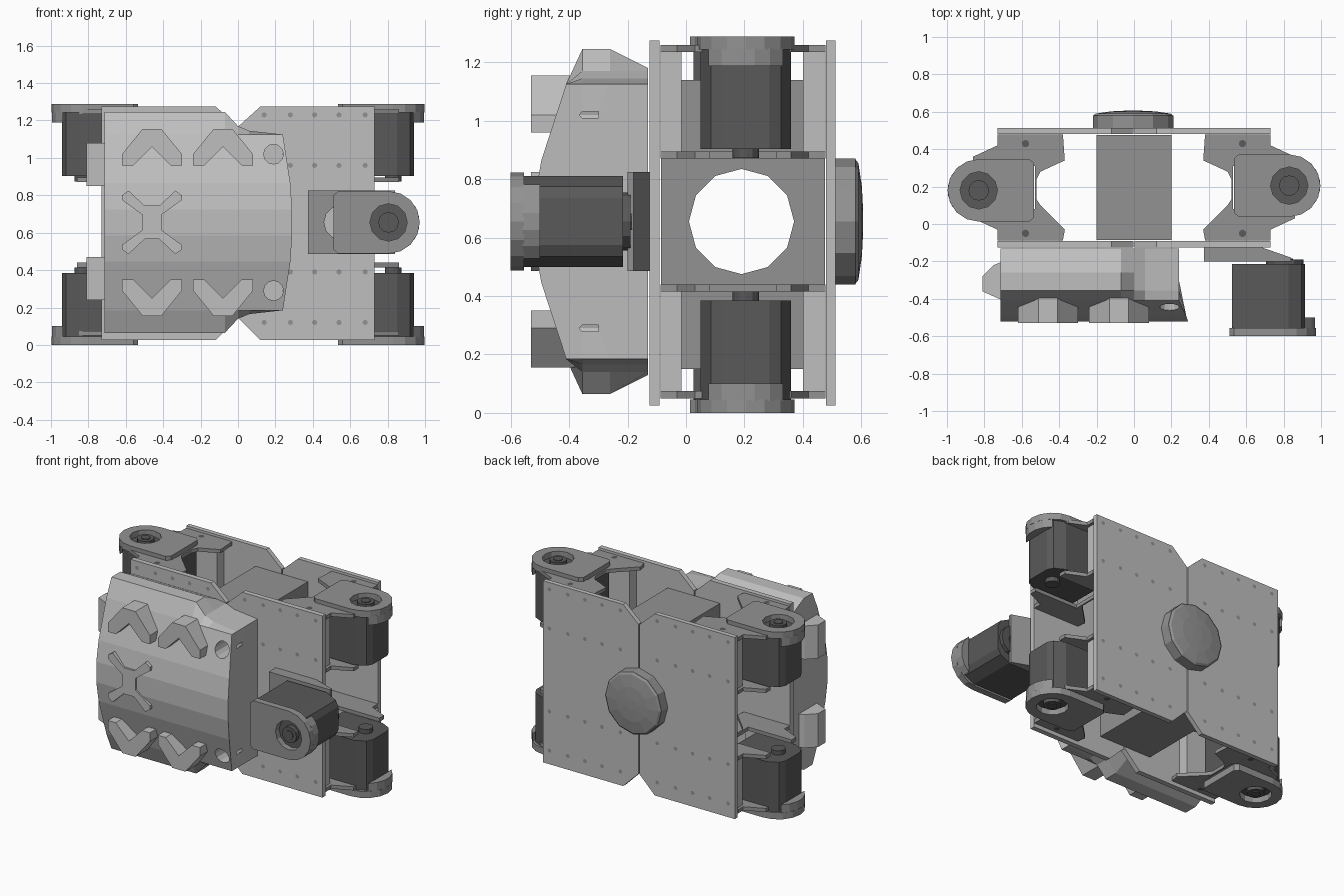
import bpy, bmesh, math
from mathutils import Matrix

if "Cube" in bpy.data.objects:
    bpy.data.objects.remove(bpy.data.objects["Cube"])


def material(name, v):
    m = bpy.data.materials.new(name)
    m.use_nodes = True
    m.diffuse_color = (v, v, v, 1)
    m.node_tree.nodes["Principled BSDF"].inputs["Base Color"].default_value = (v, v, v, 1)
    return m


LIGHT = material("light grey", 0.52)
MID = material("mid grey", 0.29)
DARK = material("dark grey", 0.10)


def finish(name, bm, mat, matrix=None):
    if matrix:
        bm.transform(matrix)
    bmesh.ops.recalc_face_normals(bm, faces=bm.faces)
    me = bpy.data.meshes.new(name)
    bm.to_mesh(me)
    bm.free()
    me.materials.append(mat)
    ob = bpy.data.objects.new(name, me)
    bpy.context.collection.objects.link(ob)
    return ob


def place(axis, u, v, w):
    return {"x": (w, u, v), "y": (u, w, v), "z": (u, v, w)}[axis]


def loft(name, rings, mat, matrix=None):
    """Skin a list of equal-length rings and cap both ends."""
    bm = bmesh.new()
    vs = [[bm.verts.new(p) for p in r] for r in rings]
    n = len(rings[0])
    for a, b in zip(vs, vs[1:]):
        for i in range(n):
            j = (i + 1) % n
            bm.faces.new((a[i], a[j], b[j], b[i]))
    bm.faces.new(vs[0])
    bm.faces.new(vs[-1])
    return finish(name, bm, mat, matrix)


def prism(name, pts, axis, lo, hi, mat, matrix=None):
    return loft(name, [[place(axis, u, v, w) for u, v in pts] for w in (lo, hi)], mat, matrix)


def arc(cx, cy, r, a0, a1, n):
    return [(cx + r * math.cos(math.radians(a0 + (a1 - a0) * i / n)),
             cy + r * math.sin(math.radians(a0 + (a1 - a0) * i / n))) for i in range(n + 1)]


def circle(cx, cy, r, n=12):
    return arc(cx, cy, r, 0, 360, n)[:-1]


def rect(u0, u1, v0, v1):
    return [(u0, v0), (u1, v0), (u1, v1), (u0, v1)]


def cut(ob, cutter):
    cutter.hide_render = True
    mod = ob.modifiers.new("cut", "BOOLEAN")
    mod.operation, mod.object, mod.solver = "DIFFERENCE", cutter, "EXACT"
    dg = bpy.context.evaluated_depsgraph_get()
    me = bpy.data.meshes.new_from_object(ob.evaluated_get(dg))
    ob.modifiers.clear()
    ob.data = me
    bpy.data.objects.remove(cutter)


CZ = 0.655  # height of the body centre

# Four chassis plates with chamfered inner corners and rows of screw holes
half = [(0.004, 0.14), (0.12, 0.025), (0.73, 0.025), (0.73, 1.275), (0.12, 1.275), (0.004, 1.17)]
for side, s in (("left", 1), ("right", -1)):
    outline = [(s * x, z) for x, z in half]
    for end, y0, y1, yo in (("front", -0.125, -0.09, -0.125), ("back", 0.48, 0.512, 0.512)):
        prism(f"{end}_plate_{side}", outline, "y", y0, y1, LIGHT)
        bm = bmesh.new()
        for x in (0.14, 0.28, 0.41, 0.54, 0.68):
            for z in (0.12, 0.39, 0.96, 1.23):
                bmesh.ops.create_circle(
                    bm, cap_ends=True, segments=8, radius=0.014,
                    matrix=Matrix.Translation((s * x, yo + math.copysign(0.002, yo), z))
                    @ Matrix.Rotation(math.copysign(math.pi / 2, -yo), 4, "X"))
        finish(f"{end}_screw_holes_{side}", bm, MID)

# Centre block with a round opening through it
core = prism("centre_block", rect(-0.085, 0.475, 0.15, 1.14), "x", -0.2, 0.2, MID)
cut(core, prism("block_cutter", circle(0.19, CZ, 0.18), "x", -0.4, 0.4, MID))

# Round cap on the back
prism("back_disc", circle(-0.005, CZ, 0.215), "y", 0.51, 0.58, MID)
loft("back_disc_dome", [[(x, y, z) for x, z in circle(-0.005, CZ, r)]
                        for y, r in ((0.58, 0.213), (0.59, 0.2), (0.602, 0.12), (0.606, 0.04))], MID)

# Faceted front cover, narrower toward its left end
upper = [(-0.13, 0.525), (-0.26, 0.59), (-0.355, 0.59), (-0.41, 0.47), (-0.495, 0.21), (-0.52, 0.07)]
profile = upper + [(y, -z) for y, z in reversed(upper)]


def section(x, limit, bow=0):
    ring = []
    for y, z in profile:
        z = max(-limit, min(limit, z))
        ring.append((x - bow * (z / limit) ** 2, y, CZ + z))
    return ring


cover = loft("front_cover", [section(-0.715, 0.59), section(-0.07, 0.59), section(0.0, 0.515),
                             section(0.06, 0.49), section(0.29, 0.47, 0.05)], LIGHT)
for z in (-0.365, 0.365):
    cut(cover, prism("cover_cutter", circle(0.19, CZ + z, 0.053), "y", -0.7, -0.3, LIGHT))

# Raised chevrons and cross mark on the cover
chevron = [(-0.16, 0), (-0.1, 0), (0, 0.1), (0.1, 0), (0.16, 0),
           (0.16, 0.06), (0.05, 0.195), (-0.05, 0.195), (-0.16, 0.06)]
for name, s in (("upper", 1), ("lower", -1)):
    for i, cx in enumerate((-0.46, -0.08)):
        prism(f"{name}_chevron_{i + 1}", [(cx + u, CZ + s * (0.305 + v)) for u, v in chevron],
              "y", -0.53, -0.38, LIGHT)
quarter = [(0.05, 0.04), (0.16, 0.12), (0.16, 0.145), (0.125, 0.17), (0.04, 0.09)]
cross = []
for sx, sz, flip in ((1, 1, 1), (-1, 1, -1), (-1, -1, 1), (1, -1, -1)):
    cross += [(-0.46 + sx * u, CZ + sz * v) for u, v in quarter[::flip]]
prism("cross_mark", cross, "y", -0.53, -0.48, LIGHT)

# Lugs on the right side of the cover
lug = [(-0.7, -0.2), (-0.75, -0.22), (-0.81, -0.28), (-0.81, -0.36), (-0.7, -0.41)]
for name, z in (("lower", 0.24), ("upper", 0.85)):
    prism(f"{name}_cover_lug", lug, "z", z, z + 0.23, LIGHT)


def motor(name, m):
    """Motor with its cap facing local +z and its round end toward local +x."""
    body = [(-0.28, -0.155), (0.02, -0.155), (0.09, -0.12), (0.11, -0.08),
            (0.11, 0.08), (0.09, 0.12), (0.02, 0.155), (-0.28, 0.155)]
    prism(name + "_body", body, "z", -0.385, -0.04, DARK, m)
    cap_outline = arc(0, 0, 0.167, -90, 90, 8) + [(-0.27, 0.167), (-0.295, 0.145),
                                                  (-0.295, -0.145), (-0.27, -0.167)]
    cap = prism(name + "_cap", cap_outline, "z", -0.045, 0, MID, m)
    cut(cap, prism("cap_cutter", circle(0, 0, 0.1), "z", -0.2, 0.1, MID, m))
    prism(name + "_cap_lip", arc(0, 0, 0.166, -50, 50, 5), "z", -0.1, -0.04, MID, m)
    prism(name + "_hub", circle(0, 0, 0.055), "z", -0.06, -0.008, DARK, m)
    prism(name + "_hub_pin", circle(0, 0, 0.03), "z", -0.06, -0.003, DARK, m)
    prism(name + "_axle", circle(0, 0, 0.045), "z", -0.415, -0.38, DARK, m)


# Corner motors and the forked brackets that hold them
fork = [(0.38, -0.088), (0.73, -0.088), (0.73, -0.03), (0.86, 0.03), (0.86, 0.08), (0.53, 0.08),
        (0.53, 0.31), (0.86, 0.31), (0.86, 0.36), (0.73, 0.42), (0.73, 0.478), (0.38, 0.478),
        (0.37, 0.34), (0.5, 0.28), (0.52, 0.24), (0.52, 0.13), (0.5, 0.1), (0.37, -0.03)]
for side, s, cy in (("left", 1, 0.205), ("right", -1, 0.18)):
    for level, t in (("upper", 1), ("lower", -1)):
        m = (Matrix.Translation((s * 0.83, cy, 1.288 if t > 0 else 0))
             @ Matrix.Diagonal((s, 1, t, 1)))
        motor(f"{level}_{side}_motor", m)
        b = Matrix.Translation((0, 0, CZ)) @ Matrix.Diagonal((s, 1, t, 1))
        for part, z0, z1 in (("outer", 0.58, 0.605), ("inner", 0.215, 0.24)):
            prism(f"{level}_{side}_bracket_{part}", fork, "z", z0, z1, MID, b)
            bm = bmesh.new()
            for y in (-0.05, 0.43):
                bmesh.ops.create_circle(bm, cap_ends=True, segments=8, radius=0.02,
                                        matrix=b @ Matrix.Translation((0.58, y, z1 + 0.002)))
            finish(f"{level}_{side}_bracket_holes_{part}", bm, DARK)
        for part, y0, y1 in (("front", -0.088, -0.015), ("back", 0.4, 0.478)):
            prism(f"{level}_{side}_bracket_wall_{part}", rect(0.44, 0.71, y0, y1),
                  "z", 0.24, 0.58, LIGHT, b)

# Front arm motor with its mounting bracket
motor("arm_motor", Matrix.Translation((0.805, -0.6, CZ)) @ Matrix.Rotation(math.pi / 2, 4, "X"))
foot = [(0.375, -0.2), (0.375, -0.124), (0.68, -0.124), (0.84, -0.18), (0.84, -0.2)]
bracket = prism("arm_bracket", foot, "z", CZ - 0.17, CZ + 0.17, MID)
cut(bracket, prism("bracket_cutter", circle(0.55, CZ, 0.09), "y", -0.4, 0, MID))
prism("arm_joint", circle(0.805, CZ, 0.1), "y", -0.225, -0.19, DARK)
